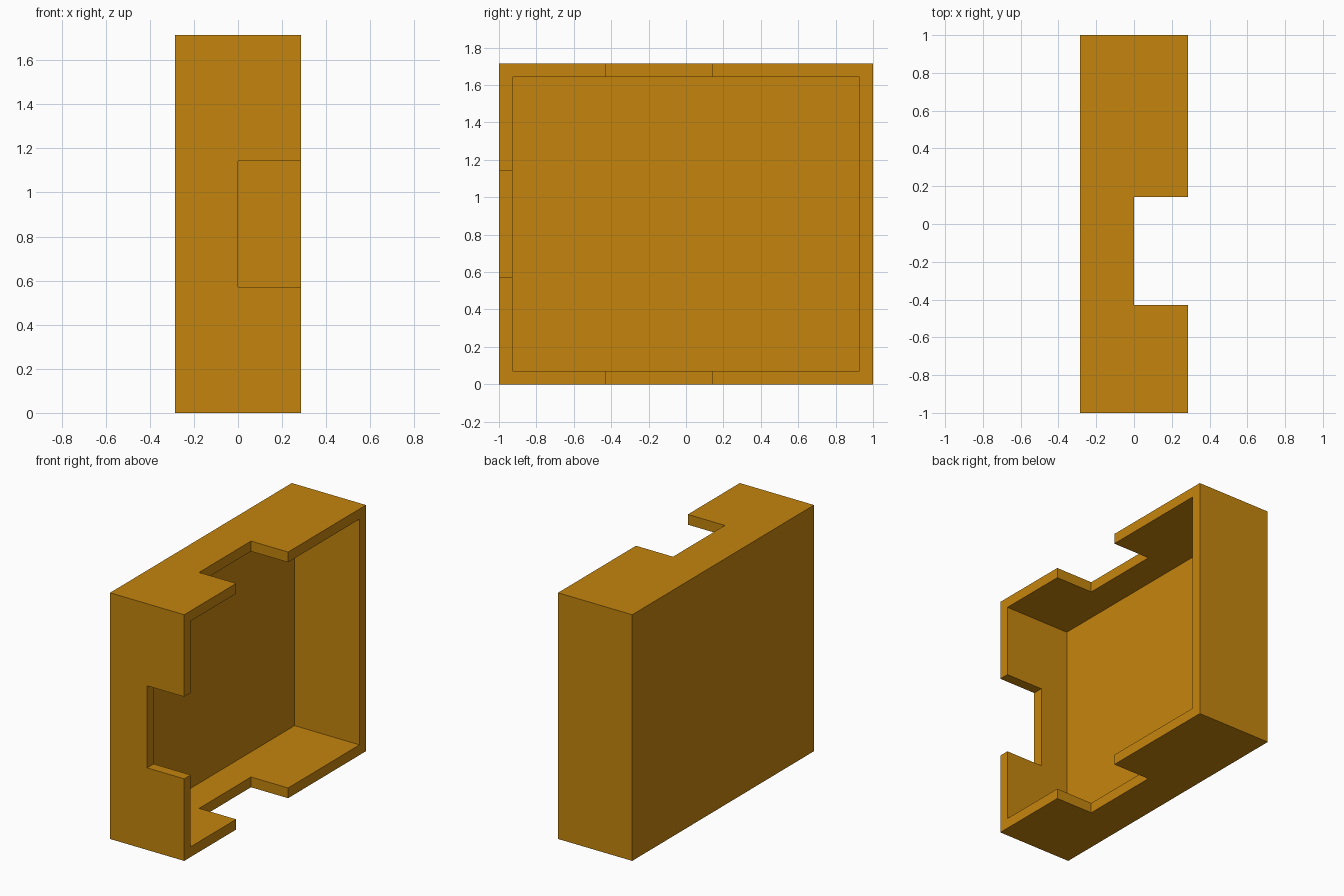
import bpy
import bmesh
from mathutils import Vector

cube = bpy.data.objects.get("Cube")
if cube:
    bpy.data.objects.remove(cube, do_unlink=True)

U = 2 / 7               # layout module
HALF_X, HALF_Y, HEIGHT = U, 1.0, 6 * U
WALL = U / 4            # wall and panel thickness
OVER = 0.1              # cutter overshoot


def box(name, low, high):
    """Axis-aligned box between two corners."""
    low, high = Vector(low), Vector(high)
    bm = bmesh.new()
    bmesh.ops.create_cube(bm, size=1)
    bmesh.ops.scale(bm, vec=high - low, verts=bm.verts)
    bmesh.ops.translate(bm, vec=(low + high) / 2, verts=bm.verts)
    mesh = bpy.data.meshes.new(name)
    bm.to_mesh(mesh)
    bm.free()
    obj = bpy.data.objects.new(name, mesh)
    bpy.context.collection.objects.link(obj)
    return obj


# Ochre plastic
ochre = bpy.data.materials.new("ochre")
colour = (0.56, 0.235, 0.004, 1)
ochre.diffuse_color = colour
ochre.use_nodes = True
ochre.node_tree.nodes["Principled BSDF"].inputs["Base Color"].default_value = colour

# Tray standing on its edge, open towards +x
tray = box("open_tray", (-HALF_X, -HALF_Y, 0), (HALF_X, HALF_Y, HEIGHT))
tray.data.materials.append(ochre)

cutters = [
    # Hollow inside
    box("cavity_cutter", (-HALF_X + WALL, -HALF_Y + WALL, WALL),
        (HALF_X + OVER, HALF_Y - WALL, HEIGHT - WALL)),
    # Matching notches in the top and bottom walls
    box("top_bottom_notch_cutter", (0, -1.5 * U, -OVER),
        (HALF_X + OVER, 0.5 * U, HEIGHT + OVER)),
    # Notch in the front wall
    box("front_notch_cutter", (0, -HALF_Y - OVER, 2 * U),
        (HALF_X + OVER, -HALF_Y + 2 * WALL, 4 * U)),
]

bpy.context.view_layer.objects.active = tray
for cutter in cutters:
    cutter.hide_render = True
    cutter.data.materials.append(ochre)
    mod = tray.modifiers.new(cutter.name, 'BOOLEAN')
    mod.operation = 'DIFFERENCE'
    mod.solver = 'EXACT'
    mod.object = cutter
    bpy.ops.object.modifier_apply(modifier=mod.name)
    bpy.data.objects.remove(cutter, do_unlink=True)
